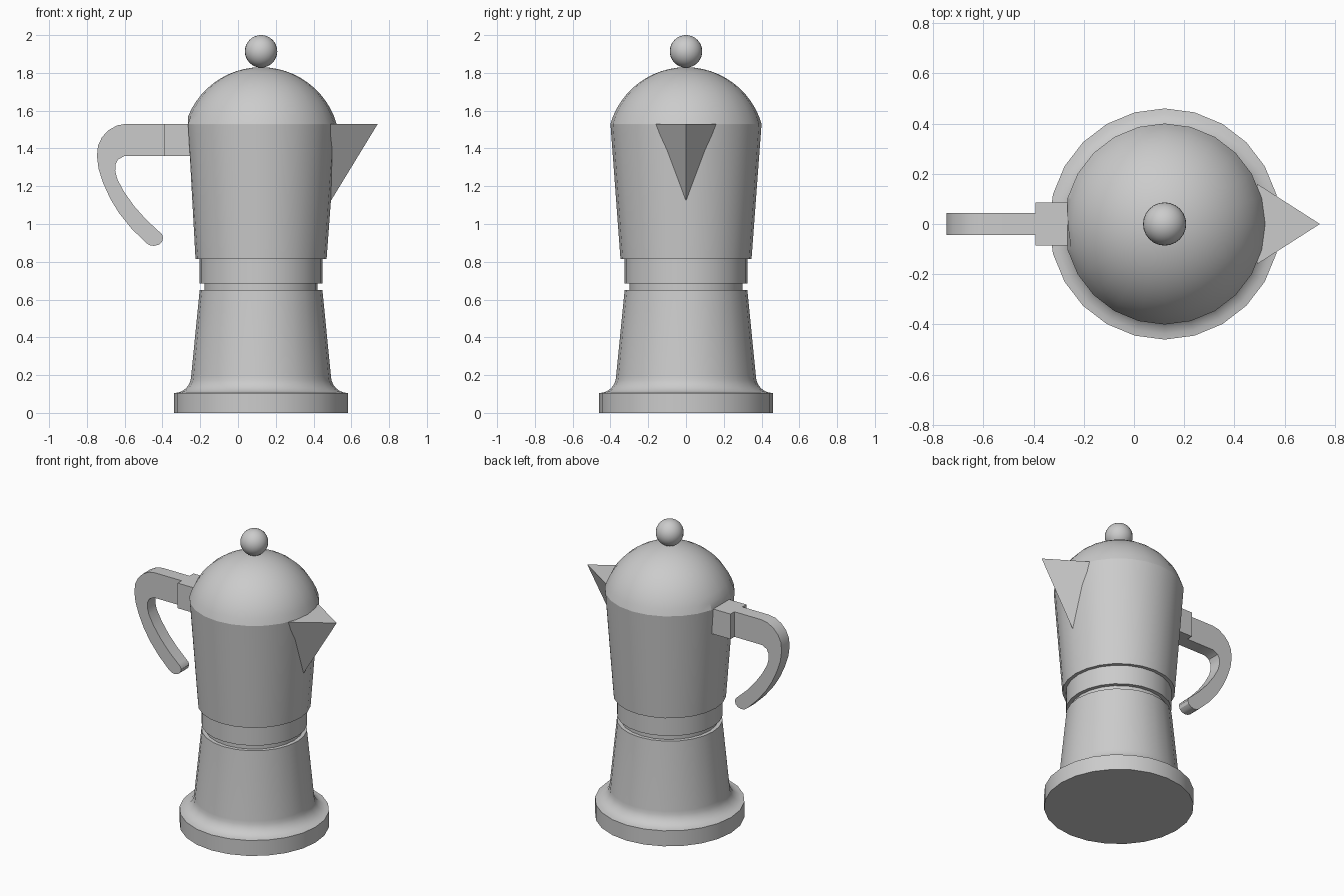
import bpy, bmesh
from math import sin, cos, pi, radians, sqrt, asin

if "Cube" in bpy.data.objects:
    bpy.data.objects.remove(bpy.data.objects["Cube"])

CX = 0.122      # axis of the round pot
SIDES = 24


def finish(name, bm, angle=20):
    bmesh.ops.remove_doubles(bm, verts=bm.verts, dist=1e-5)
    bmesh.ops.recalc_face_normals(bm, faces=bm.faces)
    mesh = bpy.data.meshes.new(name)
    bm.to_mesh(mesh)
    bm.free()
    ob = bpy.data.objects.new(name, mesh)
    bpy.context.collection.objects.link(ob)
    bpy.ops.object.select_all(action='DESELECT')
    ob.select_set(True)
    bpy.context.view_layer.objects.active = ob
    bpy.ops.object.shade_smooth_by_angle(angle=radians(angle))
    return ob


def lathe(name, profile, flat_z=None):
    """Revolve (radius, z) points; the ring at flat_z is flattened at the handle."""
    bm = bmesh.new()
    rings = []
    for r, z in profile:
        ring = []
        for i in range(SIDES):
            a = 2 * pi * i / SIDES
            k = cos(2 * pi / SIDES) if z == flat_z and i == SIDES // 2 else 1
            ring.append(bm.verts.new((CX + r * k * cos(a), r * k * sin(a), z)))
        rings.append(ring)
    for lo, hi in zip(rings, rings[1:]):
        for i in range(SIDES):
            j = (i + 1) % SIDES
            bm.faces.new((lo[i], lo[j], hi[j], hi[i]))
    if profile[0][0] > 0.01 and profile[0][1] == 0:
        bm.faces.new(rings[0])
    if profile[-1][0] < 0.05:
        bm.faces.new(rings[-1])
    return finish(name, bm)


def extrude_xz(name, outline, half):
    """Extrude an outline in the xz plane to y = +-half."""
    bm = bmesh.new()
    face = bm.faces.new([bm.verts.new((x, -half, z)) for x, z in outline])
    res = bmesh.ops.extrude_face_region(bm, geom=[face])
    bmesh.ops.translate(bm, vec=(0, 2 * half, 0),
                        verts=[g for g in res['geom'] if isinstance(g, bmesh.types.BMVert)])
    return finish(name, bm, 30)


# Water boiler: foot disc, concave fillet, tapered wall, groove
fillet = [(0.46 - 0.09 * sin(t), 0.195 - 0.09 * cos(t))
          for t in [radians(90) * i / 6 for i in range(7)]]
lathe("boiler", [(0.46, 0)] + fillet + [(0.325, 0.65), (0.30, 0.65), (0.30, 0.685)])

# Screw collar between boiler and jug
lathe("collar", [(0.30, 0.685), (0.325, 0.685), (0.325, 0.815)])

# Jug
RIM = 1.53
lathe("jug", [(0.325, 0.815), (0.347, 0.815), (0.40, RIM)], RIM)

# Domed lid: spherical cap
R, zc = 0.417, 1.413
a0 = asin((RIM - zc) / R)
cap = [(0.40, RIM)]
for i in range(1, 13):
    a = a0 + (pi / 2 - a0) * i / 12
    cap.append((max(R * cos(a), 0.0), zc + R * sin(a)))
cap[-1] = (0.012, 1.83)
lathe("lid", cap, RIM)

# Lid knob
bm = bmesh.new()
bmesh.ops.create_uvsphere(bm, u_segments=24, v_segments=16, radius=0.086)
bmesh.ops.translate(bm, vec=(CX, 0, 1.914), verts=bm.verts)
finish("knob", bm, 30)

# Pouring spout: wedge with its root inside the jug wall
bm = bmesh.new()
tip, left, right, low = [bm.verts.new(p) for p in (
    (0.74, 0, RIM), (0.49, 0.16, RIM), (0.49, -0.16, RIM), (0.49, 0, 1.12))]
for f in ((tip, left, right), (tip, low, left), (tip, right, low), (left, low, right)):
    bm.faces.new(f)
finish("spout", bm)

# Handle mounting block
extrude_xz("handle_block", [(-0.393, 1.36), (-0.245, 1.36), (-0.262, RIM), (-0.393, RIM)], 0.085)

# Curved handle
extrude_xz("handle", [
    (-0.39, 1.53), (-0.595, 1.53), (-0.64, 1.522), (-0.685, 1.497), (-0.72, 1.46),
    (-0.741, 1.415), (-0.747, 1.36), (-0.738, 1.29), (-0.714, 1.217), (-0.677, 1.135),
    (-0.63, 1.058), (-0.565, 0.977), (-0.487, 0.90), (-0.468, 0.888), (-0.445, 0.884),
    (-0.42, 0.89), (-0.402, 0.906), (-0.396, 0.928), (-0.402, 0.945), (-0.418, 0.96),
    (-0.485, 1.022), (-0.55, 1.095), (-0.603, 1.17), (-0.638, 1.235), (-0.65, 1.28),
    (-0.648, 1.315), (-0.635, 1.342), (-0.60, 1.36), (-0.39, 1.36)], 0.043)
